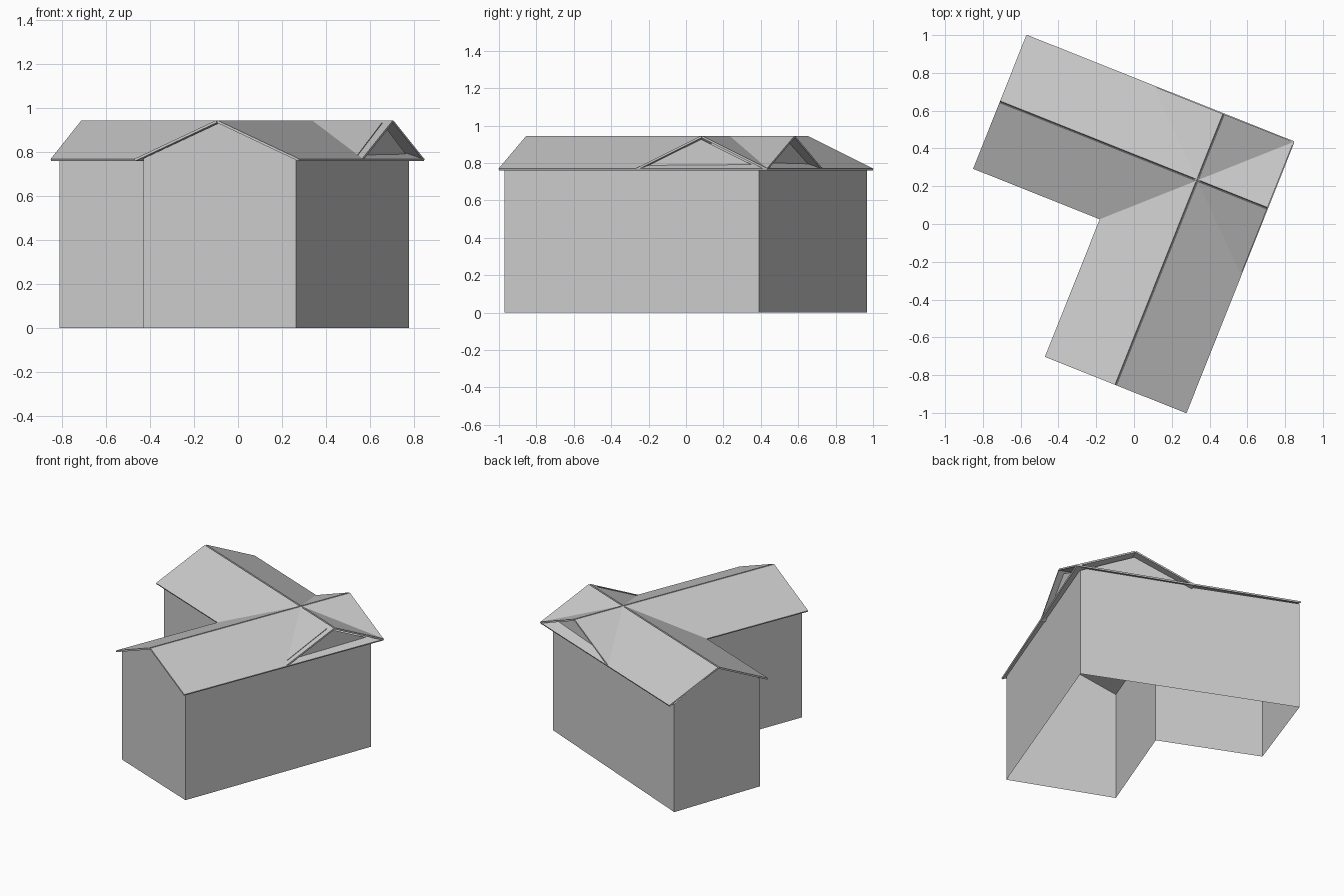
import bpy, bmesh
from mathutils import Vector

if "Cube" in bpy.data.objects:
    bpy.data.objects.remove(bpy.data.objects["Cube"])

# Roof frame: origin at the outer eave corner, axes along the two wings
C = Vector((0.845, 0.434, 0))
U = Vector((-0.929, 0.370, 0))
W = Vector((-0.370, -0.929, 0))
LEN1, WID1 = 1.524, 0.755     # wing running along U
LEN2, WID2 = 1.544, 0.798     # wing running along W
EAVE, RIDGE, WALL, THICK = 0.76, 0.935, 0.772, 0.011


def make(name, faces):
    bm = bmesh.new()
    for f in faces:
        bm.faces.new([bm.verts.new(p) for p in f])
    bmesh.ops.remove_doubles(bm, verts=bm.verts, dist=1e-5)
    me = bpy.data.meshes.new(name)
    bm.to_mesh(me)
    bm.free()
    ob = bpy.data.objects.new(name, me)
    bpy.context.collection.objects.link(ob)
    return ob


def roof_slope(name, along, across, length, eave, ridge):
    """Thin slab from the eave line up to the ridge line."""
    e = C + across * eave + Vector((0, 0, EAVE))
    r = C + across * ridge + Vector((0, 0, RIDGE))
    n = along.cross(r - e).normalized()
    if n.z < 0:
        n = -n
    low = [e, e + along * length, r + along * length, r]
    top = [p + n * THICK for p in low]
    faces = [low[::-1], top]
    faces += [[low[i], low[(i + 1) % 4], top[(i + 1) % 4], top[i]] for i in range(4)]
    ob = make(name, faces)
    bm = bmesh.new()
    bm.from_mesh(ob.data)
    bmesh.ops.recalc_face_normals(bm, faces=bm.faces)
    bm.to_mesh(ob.data)
    bm.free()


# Crossing gable roofs
for tag, along, across, length, width in (("back_wing", U, W, LEN1, WID1),
                                          ("front_wing", W, U, LEN2, WID2)):
    roof_slope(tag + "_roof_outer", along, across, length, 0, width / 2)
    roof_slope(tag + "_roof_inner", along, across, length, width, width / 2)

# Open-bottomed walls, counter-clockwise; each side may carry a gable
# (start fraction, end fraction) along its length
outline = [(0.778, 0.39), (-0.585, 0.968), (-0.812, 0.325),
           (-0.148, 0.042), (-0.43, -0.695), (0.264, -0.97)]
gables = [(0.0, 0.50), (0.0, 1.0), None, None, (0.0, 1.0), (0.52, 1.0)]
faces = []
for i, g in enumerate(gables):
    p = Vector((*outline[i], 0))
    q = Vector((*outline[(i + 1) % 6], 0))
    up = Vector((0, 0, WALL))
    faces.append([p, q, q + up, p + up])
    if g:
        a, b = p.lerp(q, g[0]), p.lerp(q, g[1])
        faces.append([a + up, b + up, (a + b) / 2 + Vector((0, 0, RIDGE))])
make("walls", faces)
